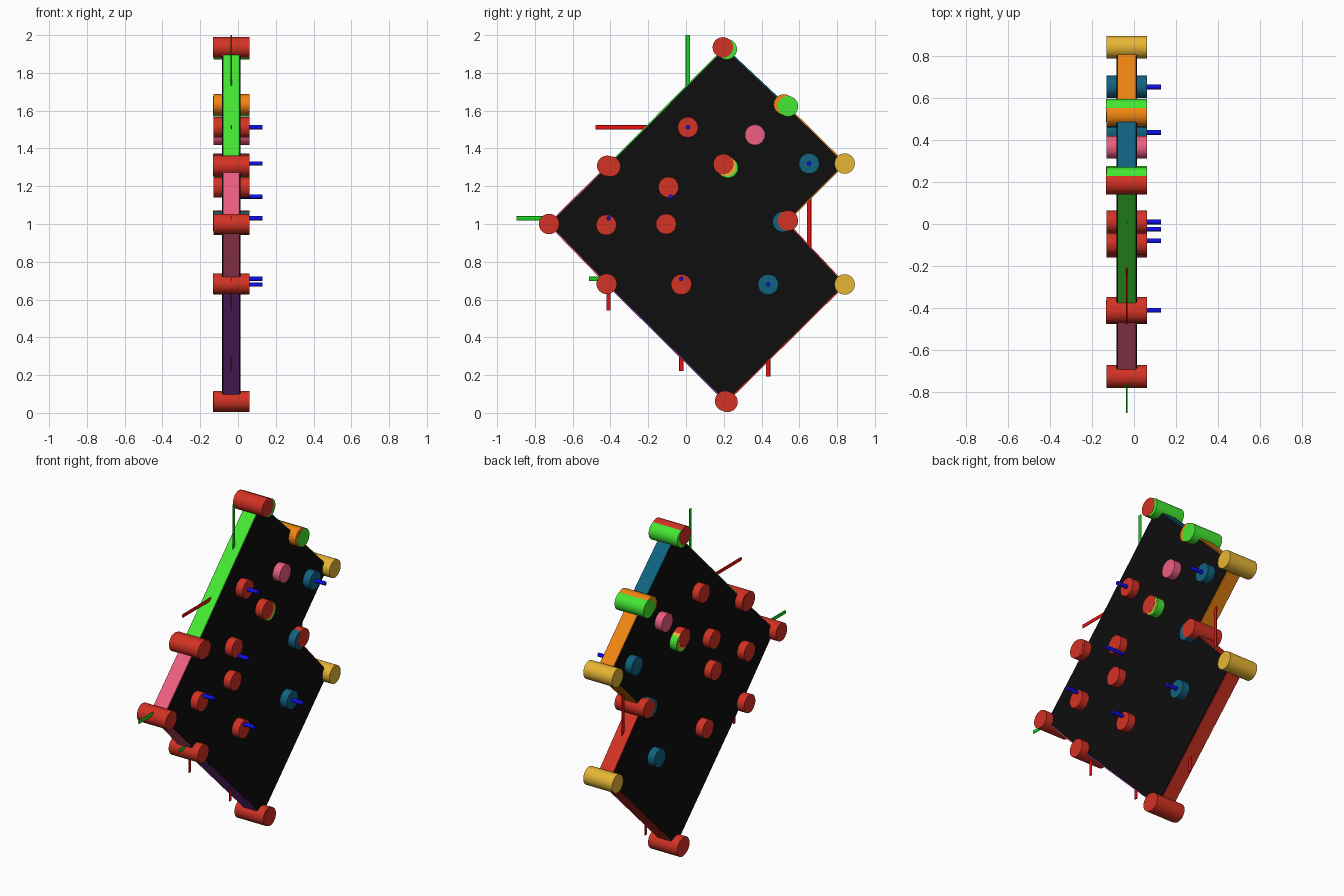
import bpy, bmesh, math
from mathutils import Vector, Matrix

if "Cube" in bpy.data.objects:
    bpy.data.objects.remove(bpy.data.objects["Cube"])

CX = -0.035          # mid plane of the plate


def material(name, rgb):
    m = bpy.data.materials.new(name)
    lin = [(c / 255 / 12.92 if c < 11 else ((c / 255 + 0.055) / 1.055) ** 2.4) for c in rgb]
    m.diffuse_color = (*lin, 1)
    m.use_nodes = True
    m.node_tree.nodes["Principled BSDF"].inputs["Base Color"].default_value = m.diffuse_color
    return m


MATS = {n: material(n, c) for n, c in {
    "black": (14, 14, 14), "red": (212, 50, 36), "green": (68, 232, 50),
    "teal": (16, 98, 128), "orange": (240, 134, 18), "yellow": (232, 182, 52),
    "pink": (238, 94, 130), "purple": (132, 58, 160),
    "axis_red": (235, 15, 15), "axis_green": (20, 215, 30), "axis_blue": (15, 15, 235)}.items()}


def rod(name, a, b, r, mat, sides=32, flat=1.0):
    """Cylinder from a to b; flat squashes its thickness along x."""
    a, b = Vector(a), Vector(b)
    d = b - a
    bpy.ops.mesh.primitive_cylinder_add(vertices=sides, radius=r, depth=d.length)
    ob = bpy.context.object
    ob.name = name
    ob.data.transform(d.to_track_quat('Z', 'Y').to_matrix().to_4x4())
    if flat != 1.0:
        ob.data.transform(Matrix.Diagonal((flat, 1, 1, 1)))
    ob.location = (a + b) / 2
    ob.data.materials.append(MATS[mat])
    bpy.ops.object.shade_smooth_by_angle()
    return ob


def prism(name, outline, x0, x1, mat):
    """Extrude a (y, z) outline along x."""
    bm = bmesh.new()
    f = bm.faces.new([bm.verts.new((x0, y, z)) for y, z in outline])
    ext = bmesh.ops.extrude_face_region(bm, geom=[f])
    vs = [g for g in ext["geom"] if isinstance(g, bmesh.types.BMVert)]
    bmesh.ops.translate(bm, verts=vs, vec=(x1 - x0, 0, 0))
    bmesh.ops.recalc_face_normals(bm, faces=bm.faces)
    me = bpy.data.meshes.new(name)
    bm.to_mesh(me)
    bm.free()
    me.materials.append(MATS[mat])
    ob = bpy.data.objects.new(name, me)
    bpy.context.collection.objects.link(ob)
    return ob


# Black notched plate
outline = [(0.205, 1.93), (0.525, 1.63), (0.84, 1.32), (0.53, 1.01), (0.84, 0.68),
           (0.213, 0.06), (-0.415, 0.68), (-0.725, 1.0), (-0.41, 1.31)]
prism("plate", outline, CX - 0.049, CX + 0.049, "black")

# Coloured strips along the plate rim
rim = ["teal", "orange", "orange", "red", "red", "purple", "pink", "pink", "green"]
for i, col in enumerate(rim):
    a, b = Vector(outline[i]), Vector(outline[(i + 1) % len(outline)])
    t = (b - a).normalized()
    n = Vector((-t.y, t.x)) * 0.006
    prism(f"rim_strip_{i}", [a + n, b + n, b - n, a - n], CX - 0.044, CX + 0.044, col)

# Pegs through the plate: y, z, colour, small end offset where pegs overlap
pegs = [
    (0.195, 1.935, "red", .001), (0.216, 1.925, "green", 0),
    (0.518, 1.633, "orange", 0), (0.540, 1.623, "green", .001),
    (0.84, 1.32, "yellow", 0), (0.84, 0.68, "yellow", 0),
    (0.512, 1.012, "teal", 0), (0.54, 1.018, "red", .001),
    (0.207, 0.063, "red", 0), (0.22, 0.058, "red", .001),
    (-0.42, 0.683, "red", .001), (-0.725, 1.0, "red", 0),
    (-0.417, 1.308, "red", .001), (-0.40, 1.305, "red", 0),
    (0.198, 1.317, "red", .001), (0.222, 1.298, "green", -.001), (0.212, 1.307, "yellow", 0),
    (0.01, 1.512, "red", 0), (0.365, 1.472, "pink", 0), (0.652, 1.32, "teal", 0),
    (-0.093, 1.195, "red", 0), (-0.422, 0.995, "red", 0), (-0.105, 1.0, "red", 0),
    (-0.025, 0.68, "red", 0), (0.435, 0.68, "teal", 0)]
for i, (y, z, col, e) in enumerate(pegs):
    h = 0.096 + e
    rod(f"peg_{i}", (CX - h, y, z), (CX + h, y, z), 0.054, col)

# Axis markers: origin y, z, red direction, green direction
down, up, left = (0, -1), (0, 1), (-1, 0)
frames = [(0.01, 1.512, left, up), (0.652, 1.32, down, left), (-0.08, 1.145, down, left),
          (-0.41, 1.03, down, left), (-0.025, 0.71, down, left), (0.435, 0.68, down, left)]
L = 0.488
for i, (y, z, dr, dg) in enumerate(frames):
    o = (CX, y, z)
    rod(f"axis_red_{i}", o, (CX, y + dr[0] * L, z + dr[1] * L), 0.0115, "axis_red", 16, 0.33)
    rod(f"axis_green_{i}", o, (CX, y + dg[0] * L, z + dg[1] * L), 0.0115, "axis_green", 16, 0.33)
    rod(f"axis_blue_{i}", o, (0.129, y, z), 0.0115, "axis_blue", 16)
